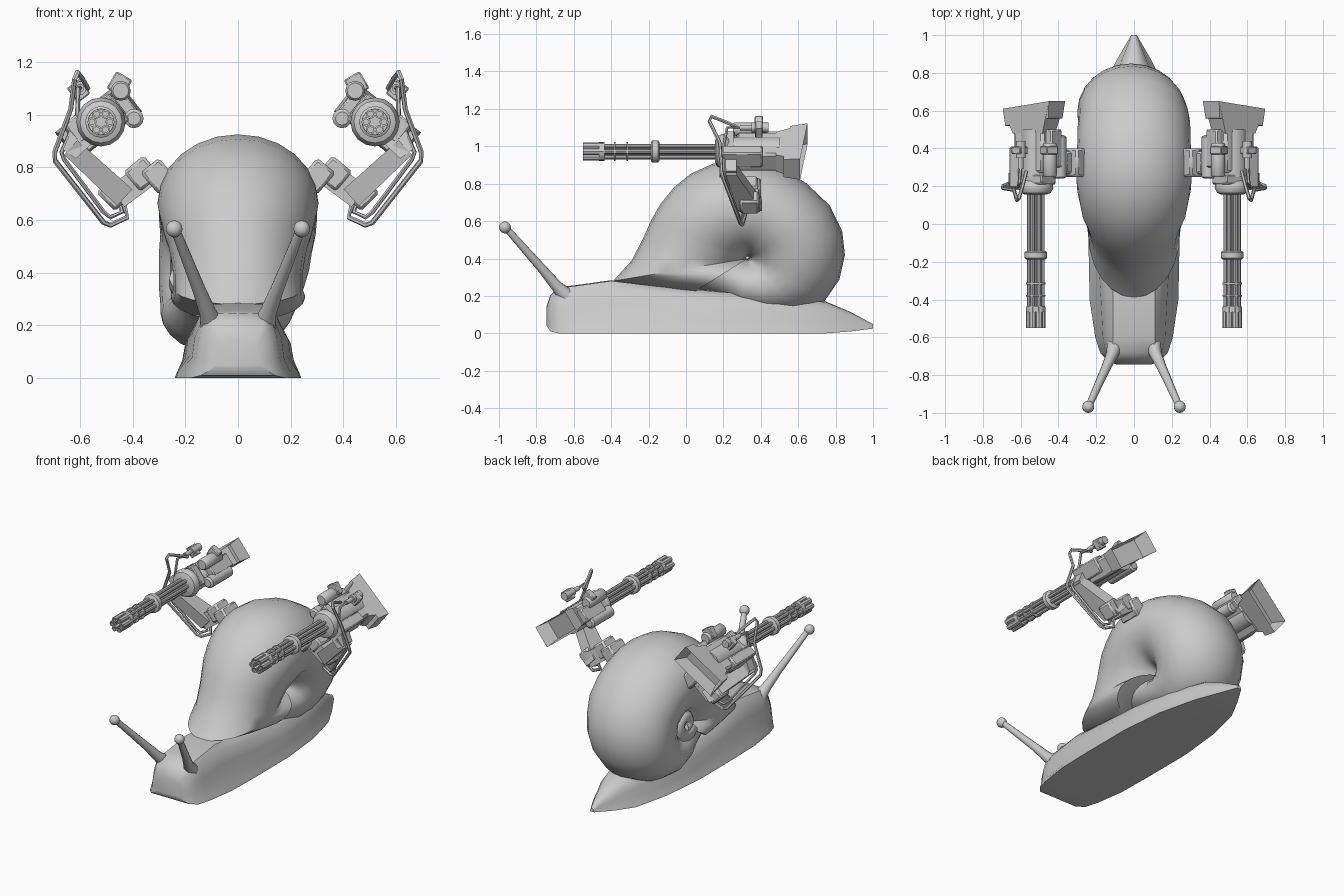
import bpy, bmesh
from math import sin, cos, pi, radians
from mathutils import Vector, Matrix

if "Cube" in bpy.data.objects:
    bpy.data.objects.remove(bpy.data.objects["Cube"])


def finish(name, bm, mirror=False):
    bmesh.ops.recalc_face_normals(bm, faces=bm.faces)
    me = bpy.data.meshes.new(name)
    bm.to_mesh(me)
    bm.free()
    ob = bpy.data.objects.new(name, me)
    bpy.context.collection.objects.link(ob)
    if mirror:
        ob.modifiers.new("Mirror", 'MIRROR').use_mirror_merge = False
    return ob


def loft(name, rings, mirror=False, caps=True):
    bm = bmesh.new()
    vs = [[bm.verts.new(p) for p in r] for r in rings]
    n = len(vs[0])
    for a, b in zip(vs, vs[1:]):
        for i in range(n):
            j = (i + 1) % n
            bm.faces.new((a[i], a[j], b[j], b[i]))
    if caps:
        bm.faces.new(vs[0])
        bm.faces.new(vs[-1])
    return finish(name, bm, mirror)


def tube(name, pts, radii, n=8, mirror=True):
    pts = [Vector(p) for p in pts]
    if not isinstance(radii, (list, tuple)):
        radii = [radii] * len(pts)
    rings, last = [], None
    for i, p in enumerate(pts):
        d = (pts[min(i + 1, len(pts) - 1)] - pts[max(i - 1, 0)]).normalized()
        q = d.to_track_quat('Z', 'Y') if last is None else last[1].rotation_difference(d) @ last[0]
        last = (q, d)
        rings.append([p + q @ Vector((radii[i] * cos(2 * pi * k / n), radii[i] * sin(2 * pi * k / n), 0))
                      for k in range(n)])
    return loft(name, rings, mirror)


def lathe(name, cx, cz, prof, n=16):
    return loft(name, [[(cx + r * cos(2 * pi * k / n), y, cz + r * sin(2 * pi * k / n)) for k in range(n)]
                       for y, r in prof], True)


def beam(name, p0, s0, p1, s1):
    # tapered bar between two points, s = (thickness in view plane, depth in y)
    p0, p1 = Vector(p0), Vector(p1)
    side = (p1 - p0).cross(Vector((0, 1, 0))).normalized()
    rings = [[p + side * (a * s[0] / 2) + Vector((0, b * s[1] / 2, 0))
              for a, b in ((-1, -1), (1, -1), (1, 1), (-1, 1))] for p, s in ((p0, s0), (p1, s1))]
    return loft(name, rings, True)


def box(name, c, size, roll=0):
    bm = bmesh.new()
    bmesh.ops.create_cube(bm, size=1, matrix=Matrix.Translation(c) @ Matrix.Rotation(radians(roll), 4, 'Y')
                          @ Matrix.Diagonal((*size, 1)))
    bmesh.ops.bevel(bm, geom=bm.edges[:], offset=min(size) * .12, segments=1, affect='EDGES')
    return finish(name, bm, True)


# Body: cross-sections (y, sole half width, mid, top, bottom z, top z)
rings = []
for y, s, m, t, b, z in ((-.745, .09, .085, .06, .04, .14), (-.725, .14, .125, .09, .01, .2),
                         (-.68, .18, .15, .11, 0, .243), (-.6, .205, .165, .11, 0, .252),
                         (-.4, .235, .175, .11, 0, .28), (-.15, .24, .19, .12, 0, .25),
                         (.2, .24, .2, .12, 0, .22), (.5, .21, .17, .1, 0, .2),
                         (.75, .15, .11, .05, 0, .165), (.88, .085, .06, .025, .01, .11),
                         (1, .015, .012, .006, .025, .045)):
    h = z - b
    half = [(s, b), (s * .97, b + h * .08), (m * 1.06, b + h * .3), (m, b + h * .6),
            ((m + t) / 2, b + h * .87), (t, z)]
    rings.append([(x, y, q) for x, q in half] + [(0, y, z + .004)] + [(-x, y, q) for x, q in reversed(half)])
loft("snail_body", rings)

# Eye stalks with ball tips
tube("eye_stalk", [(.10, -.64, .2), (.115, -.69, .25), (.15, -.765, .34), (.235, -.955, .555)],
     [.045, .032, .025, .018], 12)
bm = bmesh.new()
bmesh.ops.create_uvsphere(bm, u_segments=14, v_segments=8, radius=.032,
                          matrix=Matrix.Translation((.242, -.968, .566)))
finish("eye_ball", bm, True)

# Shell: whorl around an x axis (angle, outer radius, x centre, half width)
rings = []
for a, R, cx, W in ((-148, .32, -.04, .19), (-127, .26, -.05, .2), (-99, .28, -.05, .22), (-67, .34, -.05, .24),
                    (-46, .41, -.045, .25), (-29, .47, -.035, .26), (-13, .503, -.025, .275), (2, .52, -.015, .285),
                    (16, .526, -.01, .29), (33, .522, 0, .295), (52, .51, 0, .3), (68, .512, 0, .3),
                    (83, .52, 0, .305), (98, .53, 0, .305), (110, .54, 0, .305), (124, .546, 0, .3),
                    (136, .548, 0, .29), (148, .55, 0, .28), (158, .555, 0, .265), (168, .567, 0, .255),
                    (181, .62, 0, .245), (189.5, .73, 0, .245), (196, .56, 0, .25), (204, .43, 0, .255),
                    (212, .35, 0, .255)):
    ring = []
    for k in range(24):
        f = 2 * pi * k / 24
        r = R * (.51 + .49 * cos(f))
        ring.append((cx + W * sin(f), .33 + r * cos(radians(a)), .40 + r * sin(radians(a))))
    rings.append(ring)
loft("shell", rings)

# Small inner whorl on the left side of the shell
pts, rad = [], []
for i in range(15):
    t = i / 14
    a = radians(-150 + 430 * t)
    r = .085 - .06 * t
    pts.append((-.2 - .025 * t, .33 + r * cos(a), .42 + r * sin(a)))
    rad.append(.062 - .035 * t)
tube("shell_inner_whorl", pts, rad, 10, False)

# Rotating barrel cluster
GX, GZ = .52, .972
for i in range(6):
    a = 2 * pi * i / 6
    lathe(f"barrel_{i}", GX + .034 * cos(a), GZ + .034 * sin(a),
          [(.2, .012), (-.44, .012), (-.44, .018), (-.55, .018), (-.55, .011), (-.49, .011)], 8)
lathe("barrel_shaft", GX, GZ, [(.2, .018), (-.46, .018)], 8)
for i, (y, d, r) in enumerate(((-.45, .03, .05), (-.38, .008, .051), (-.315, .008, .051))):
    lathe(f"barrel_clamp_{i}", GX, GZ, [(y - d / 2, r), (y + d / 2, r)])
lathe("barrel_collar", GX, GZ, [(-.188, .05), (-.18, .06), (-.15, .06), (-.142, .05)])
lathe("rotor_housing", GX, GZ, [(.155, .055), (.165, .08), (.19, .093), (.21, .09), (.23, .07), (.26, .07)])

# Gun body, rolled about its barrel axis
ROLL = 38
lathe("gun_main_drum", GX, GZ, [(.25, .078), (.5, .078)])
box("gun_receiver", (.525, .39, .97), (.2, .24, .12), ROLL)
box("gun_front_plate", (.53, .235, .97), (.2, .05, .13), ROLL)
lathe("upper_canister", .445, 1.09, [(.25, .03), (.26, .038), (.42, .038), (.43, .03)], 12)
lathe("inner_canister", .395, .985, [(.24, .025), (.25, .037), (.46, .037), (.47, .025)], 12)
lathe("outer_canister", .60, 1.10, [(.29, .015), (.35, .015), (.35, .026), (.44, .026)], 12)
box("canister_clip", (.45, .39, 1.115), (.07, .045, .075), -30)
box("outer_clip", (.605, .39, 1.09), (.06, .04, .07), ROLL)
box("side_block", (.43, .4, 1.03), (.09, .2, .06), -50)
box("outer_block", (.605, .3, .945), (.07, .22, .1), ROLL)

# Flared hollow rear cover
bm = bmesh.new()
bmesh.ops.create_cube(bm, size=1)
for v in bm.verts:
    rear = v.co.y > 0
    u, w = (.31, .14) if rear else (.2, .11)
    v.co = Vector((v.co.x * u, .63 + v.co.x * -.04 if rear else .48, v.co.z * w))
bm.faces.ensure_lookup_table()
back = max(bm.faces, key=lambda f: f.calc_center_median().y)
bmesh.ops.inset_individual(bm, faces=[back], thickness=.014)
bmesh.ops.translate(bm, verts=back.verts[:], vec=(0, -.09, 0))
bm.transform(Matrix.Translation((.53, 0, .972)) @ Matrix.Rotation(radians(ROLL), 4, 'Y'))
finish("rear_cover", bm, True)

# Mounting arm: shoulder blocks, inner arm, outer arm, gun bracket
box("shoulder_plate", (.30, .325, .765), (.09, .15, .11), 40)
box("shoulder_block", (.365, .325, .775), (.1, .12, .1), 40)
beam("inner_arm", (.33, .325, .78), (.09, .1), (.46, .335, .69), (.1, .12))
beam("outer_arm", (.43, .335, .685), (.085, .14), (.635, .225, .875), (.075, .09))
beam("gun_bracket", (.64, .225, .85), (.06, .09), (.57, .235, .95), (.11, .07))
box("elbow_block", (.47, .34, .70), (.1, .1, .09), -45)

# Feed hoses
tube("outer_hose", [(.57, .28, 1.1), (.59, .2, 1.135), (.61, .135, 1.16), (.62, .125, 1.135), (.635, .18, 1.02),
                    (.695, .19, .86), (.695, .2, .825), (.51, .29, .59), (.485, .3, .58), (.42, .31, .61),
                    (.43, .32, .65), (.47, .33, .7)], .01, 6)
tube("inner_hose", [(.6, .3, 1.1), (.607, .22, 1.1), (.61, .2, .99), (.67, .205, .855), (.66, .21, .83),
                    (.51, .28, .63), (.485, .29, .61), (.44, .3, .63), (.46, .32, .69)], .009, 6)

# Smooth shading with sharp edges kept
for ob in bpy.data.objects:
    ob.select_set(True)
    bpy.context.view_layer.objects.active = ob
bpy.ops.object.shade_smooth_by_angle(angle=radians(40))
